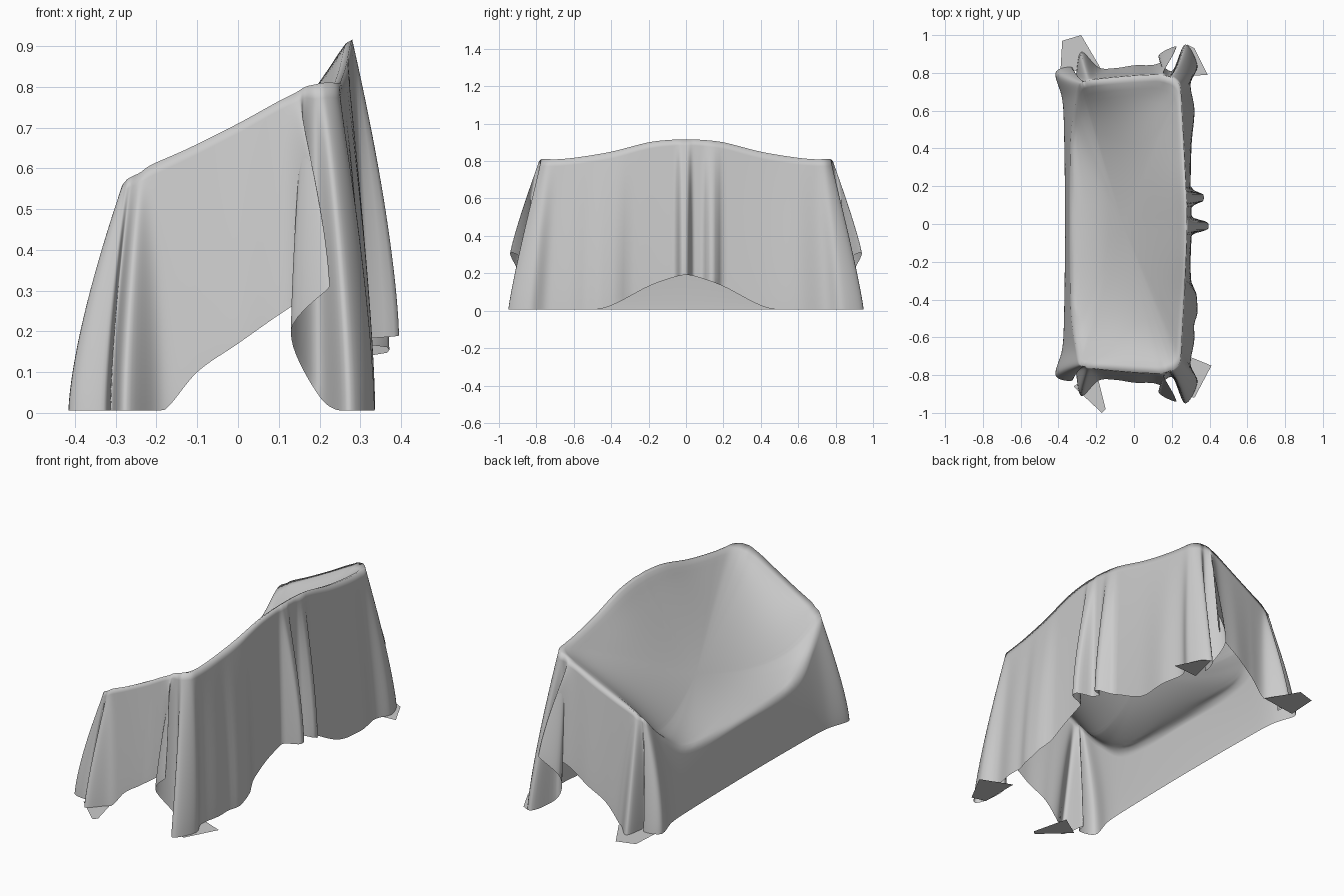
import bpy, math
from mathutils import Vector

cube = bpy.data.objects.get("Cube")
if cube:
    bpy.data.objects.remove(cube, do_unlink=True)

fabric = bpy.data.materials.new("grey fabric")
fabric.use_nodes = True
GREY = (0.6, 0.6, 0.6, 1)
fabric.diffuse_color = GREY
fabric.node_tree.nodes["Principled BSDF"].inputs["Base Color"].default_value = GREY

FLOOR = 0.006
SEAT = Vector((-0.06, 0, 0))
SAG = 0.1
STEPS, RINGS, ROWS = 8, 22, 22

# Half outline from seat front to back: shoulder x, y, z, then hem x, y, z
HALF = [
    (-.34, 0, .29, -.365, 0, 0),
    (-.335, .45, .3, -.37, .47, 0),
    (-.31, .64, .43, -.38, .66, 0),
    (-.29, .73, .54, -.415, .8, 0),
    (-.275, .75, .57, -.33, .83, 0),
    (-.26, .755, .58, -.31, .78, 0),
    (-.24, .76, .59, -.28, .91, 0),
    (-.21, .765, .61, -.19, .83, 0),
    (-.12, .775, .65, -.1, .825, .1),
    (0, .785, .71, 0, .84, .17),
    (.1, .79, .765, .13, .85, .26),
    (.14, .79, .785, .225, .94, .31),
    (.165, .785, .8, .13, .89, .2),
    (.185, .78, .805, .2, .81, .04),
    (.21, .77, .81, .27, .95, 0),
    (.24, .74, .81, .335, .84, 0),
    (.25, .68, .81, .3, .74, 0),
    (.255, .58, .82, .32, .6, 0),
    (.265, .4, .85, .305, .42, .02),
    (.275, .2, .9, .3, .2, .13),
    (.28, .06, .915, .305, .06, .18),
    (.28, 0, .915, .305, 0, .19),
]
# Folds down the back: position, depth, half width
BACK_FOLDS = [(-.01, .09, .035), (.14, .07, .035), (-.42, .03, .09)]


def spline(points, steps):
    """Closed smooth curve through pairs of shoulder and hem points."""
    out, n = [], len(points)
    for i in range(n):
        a, b, c, d = (points[(i + k) % n] for k in (-1, 0, 1, 2))
        for j in range(steps):
            t = j / steps
            out.append([0.5 * (2 * q + (r - p) * t + (2 * p - 5 * q + 4 * r - s) * t * t
                               + (3 * q - p - 3 * r + s) * t ** 3)
                        for p, q, r, s in zip(a, b, c, d)])
    return out


def make_object(name, verts, faces):
    mesh = bpy.data.meshes.new(name)
    mesh.from_pydata(verts, [], faces)
    mesh.materials.append(fabric)
    mesh.polygons.foreach_set("use_smooth", [True] * len(faces))
    mesh.update()
    obj = bpy.data.objects.new(name, mesh)
    bpy.context.collection.objects.link(obj)
    return obj


# Mirror the half outline into a closed loop
mirrored = [(a, -b, c, d, -e, f) for a, b, c, d, e, f in HALF[-2:0:-1]]
columns = spline(HALF + mirrored, STEPS)
n = len(columns)
shoulder = [Vector(c[:3]) for c in columns]
hem = [Vector((c[3], c[4], max(c[5], FLOOR))) for c in columns]
for p in hem:
    if p.x > 0.25:
        p.x += sum(d * math.exp(-((p.y - y) / w) ** 4) for y, d, w in BACK_FOLDS)

# Weight of each shoulder point is the length of edge it stands for
edge = [(p.x, p.y, p.z, (shoulder[(i + 1) % n] - shoulder[i - 1]).length)
        for i, p in enumerate(shoulder)]


def stretched_height(x, y):
    """Height of a sheet stretched across the shoulder line."""
    total = weight = 0
    for ex, ey, ez, length in edge:
        w = length / ((ex - x) ** 2 + (ey - y) ** 2)
        total += w * ez
        weight += w
    return total / weight


# Sagging top surface between the arms, back and seat front
verts, faces = [Vector((SEAT.x, 0, stretched_height(SEAT.x, 0) - SAG))], []
for k in range(1, RINGS):
    s = k / RINGS
    drop = SAG * (1 - s * s) ** 1.3
    crown = 0.025 * s ** 12 * (1 - max(0, (s - 0.88) / 0.12) ** 2)
    for p in shoulder:
        q = SEAT.lerp(p, s)
        q.z = stretched_height(q.x, q.y) - drop + crown
        verts.append(q)
verts.extend(shoulder)

# Hanging skirt, its folds opening out towards the hem
for k in range(1, ROWS + 1):
    t = k / ROWS
    out_x, out_y = 1 - (1 - t) ** 1.45, 1 - (1 - t) ** 1.15
    for p, q in zip(shoulder, hem):
        verts.append(Vector((p.x + (q.x - p.x) * out_x,
                             p.y + (q.y - p.y) * out_y,
                             p.z + (q.z - p.z) * t)))

for i in range(n):
    faces.append((0, 1 + (i + 1) % n, 1 + i))
for k in range(RINGS + ROWS - 1):
    a, b = 1 + k * n, 1 + (k + 1) * n
    for i in range(n):
        j = (i + 1) % n
        faces.append((a + i, a + j, b + j, b + i))
make_object("draped_cloth", verts, faces)

# Cloth corners lying flat on the floor
TAILS = {
    "front_left_tail": [(-.39, .8), (-.38, .97), (-.28, 1), (-.18, .83)],
    "back_left_tail": [(.24, .78), (.28, .95), (.32, .93), (.39, .79)],
    "front_right_tail": [(-.32, -.86), (-.17, -1), (-.15, -.98), (-.2, -.78)],
    "back_right_tail": [(.24, -.68), (.41, -.75), (.32, -.92), (.24, -.9)],
}
for name, outline in TAILS.items():
    make_object(name, [(x, y, FLOOR) for x, y in outline], [(0, 1, 2, 3)])
